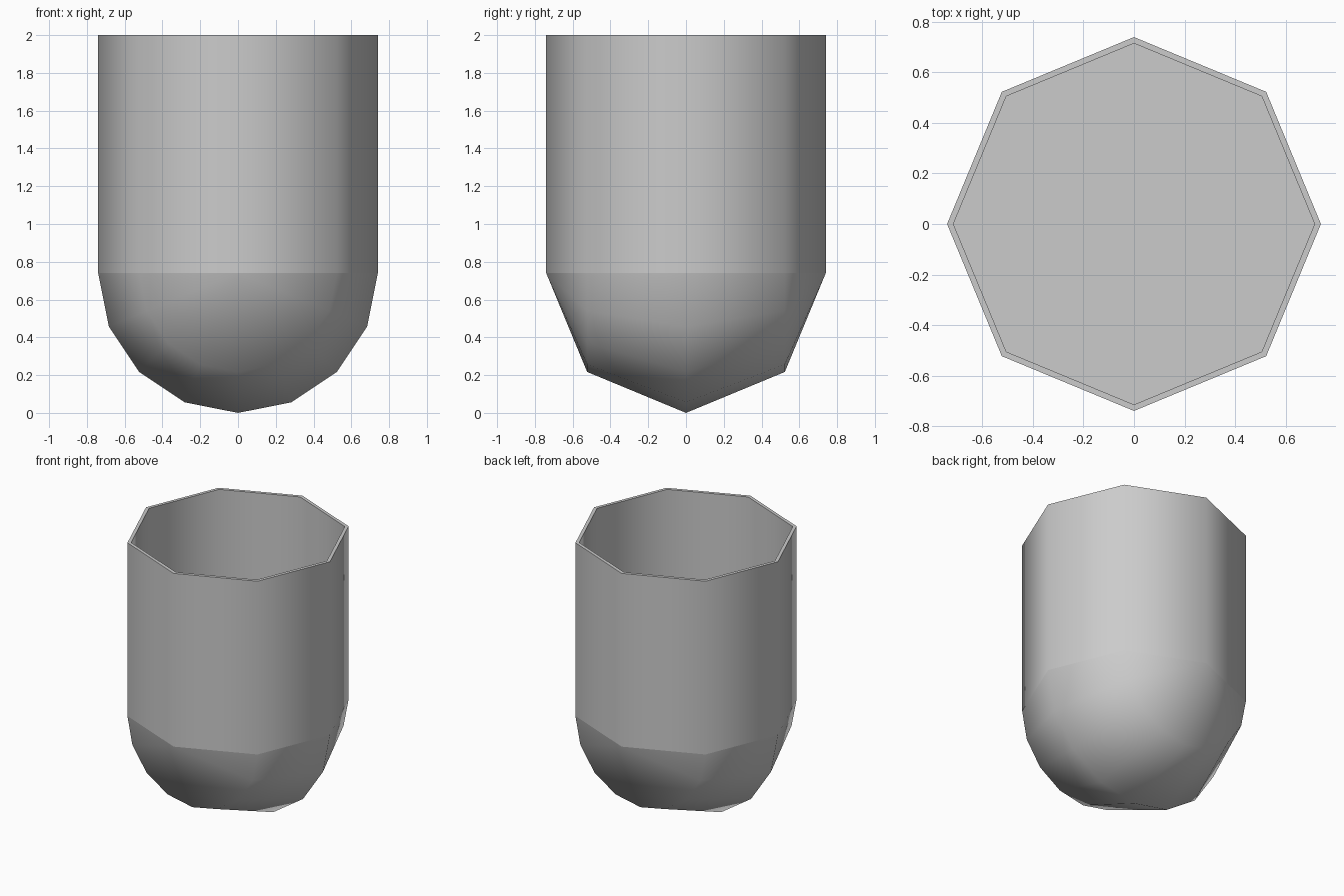
import bpy, bmesh, math
from mathutils import Matrix

if "Cube" in bpy.data.objects:
    bpy.data.objects.remove(bpy.data.objects["Cube"])

R, R_IN, H = 0.74, 0.715, 2.0


def add_object(name, bm):
    mesh = bpy.data.meshes.new(name)
    bm.to_mesh(mesh)
    bm.free()
    obj = bpy.data.objects.new(name, mesh)
    bpy.context.collection.objects.link(obj)
    bpy.ops.object.select_all(action='DESELECT')
    obj.select_set(True)
    bpy.context.view_layer.objects.active = obj
    bpy.ops.object.shade_smooth_by_angle(angle=math.radians(60))
    return obj


# Eight-sided thin wall: outer face, rim, inner face
bm = bmesh.new()
sides = 8
profile = [(R, R), (R, H), (R_IN, H), (R_IN, R)]
rings = []
for r, z in profile:
    rings.append([bm.verts.new((r * math.cos(j * math.tau / sides),
                                r * math.sin(j * math.tau / sides), z))
                  for j in range(sides)])
for a, b in zip(rings, rings[1:]):
    for j in range(sides):
        k = (j + 1) % sides
        bm.faces.new((a[j], a[k], b[k], b[j]))
add_object("cup_wall", bm)

# Rounded base: lower half of a coarse sphere with its poles along y
bm = bmesh.new()
bmesh.ops.create_uvsphere(bm, u_segments=16, v_segments=4, radius=R,
                          matrix=Matrix.Rotation(math.pi / 2, 4, 'X'))
upper = [v for v in bm.verts if v.co.z > 0.001]
bmesh.ops.delete(bm, geom=upper, context='VERTS')

# Flat floor closing the base
rim = [e for e in bm.edges if e.is_boundary]
bmesh.ops.holes_fill(bm, edges=rim, sides=0)
bmesh.ops.recalc_face_normals(bm, faces=bm.faces)
bmesh.ops.translate(bm, verts=bm.verts, vec=(0, 0, R))
add_object("rounded_base", bm)
